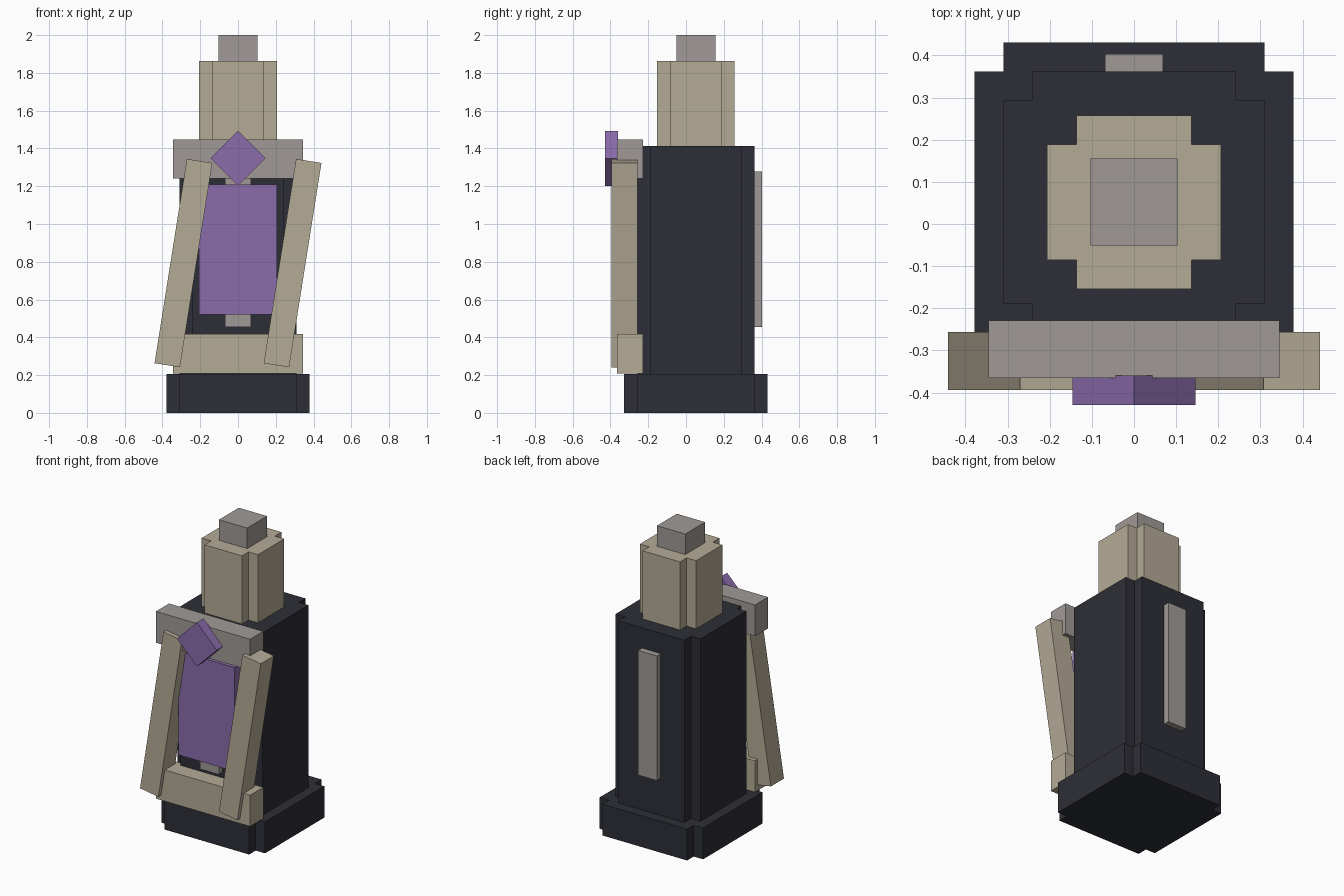
import bpy, bmesh, math
from mathutils import Matrix, Vector

cube = bpy.data.objects.get("Cube")
if cube:
    bpy.data.objects.remove(cube, do_unlink=True)


def material(name, rgb):
    mat = bpy.data.materials.new(name)
    mat.use_nodes = True
    mat.diffuse_color = (*rgb, 1)
    mat.node_tree.nodes["Principled BSDF"].inputs["Base Color"].default_value = (*rgb, 1)
    return mat


DARK = material("dark slate", (0.027, 0.028, 0.038))
TAN = material("tan", (0.462, 0.407, 0.305))
GREY = material("warm grey", (0.352, 0.323, 0.309))
PURPLE = material("purple", (0.258, 0.150, 0.407))
AXIS_Y = 0.052   # centre line of the tower in y


def finish(name, bm, mat):
    bmesh.ops.recalc_face_normals(bm, faces=bm.faces)
    mesh = bpy.data.meshes.new(name)
    bm.to_mesh(mesh)
    bm.free()
    mesh.materials.append(mat)
    obj = bpy.data.objects.new(name, mesh)
    bpy.context.collection.objects.link(obj)
    return obj


def box(name, mat, centre, size, tilt=0):
    """Box, optionally turned about the y axis (degrees)."""
    bm = bmesh.new()
    bmesh.ops.create_cube(bm, size=1, matrix=Matrix.Diagonal((*size, 1)))
    obj = finish(name, bm, mat)
    obj.location = centre
    obj.rotation_euler.y = math.radians(tilt)


def notched_block(name, mat, half, z0, z1, notch=0.069):
    """Square prism with a square notch cut from each upright corner."""
    inner = half - notch
    corner = [(half, inner, 0), (inner, inner, 0), (inner, half, 0)]
    bm = bmesh.new()
    ring = []
    for quarter in range(4):
        turn = Matrix.Rotation(quarter * math.pi / 2, 3, "Z")
        for point in corner:
            ring.append(bm.verts.new(turn @ Vector(point) + Vector((0, AXIS_Y, z0))))
    base = bm.faces.new(ring)
    top = bmesh.ops.extrude_face_region(bm, geom=[base], use_keep_orig=True)
    verts = [v for v in top["geom"] if isinstance(v, bmesh.types.BMVert)]
    bmesh.ops.translate(bm, verts=verts, vec=(0, 0, z1 - z0))
    finish(name, bm, mat)


# Tower
notched_block("base", DARK, 0.379, 0, 0.207)
notched_block("body", DARK, 0.31, 0.207, 1.413)
notched_block("neck", TAN, 0.206, 1.413, 1.864)
box("top_cap", GREY, (0, AXIS_Y, 1.932), (0.207, 0.207, 0.136))

# Strip running through the body, showing front and back
box("spine_strip", GREY, (0, AXIS_Y, 0.866), (0.137, 0.702, 0.825))

# Front frame
box("upper_bar", GREY, (0, -0.297, 1.345), (0.69, 0.137, 0.207))
box("lower_bar", TAN, (0, -0.297, 0.313), (0.69, 0.137, 0.207))
for name, x in (("right_slat", -0.289), ("left_slat", 0.289)):
    box(name, TAN, (x, -0.325, 0.793), (0.136, 0.137, 1.095), tilt=9)

# Panel and diamond ornament
box("front_panel", PURPLE, (0, -0.294, 0.866), (0.412, 0.07, 0.688))
box("diamond", PURPLE, (0, -0.395, 1.347), (0.206, 0.07, 0.206), tilt=45)
